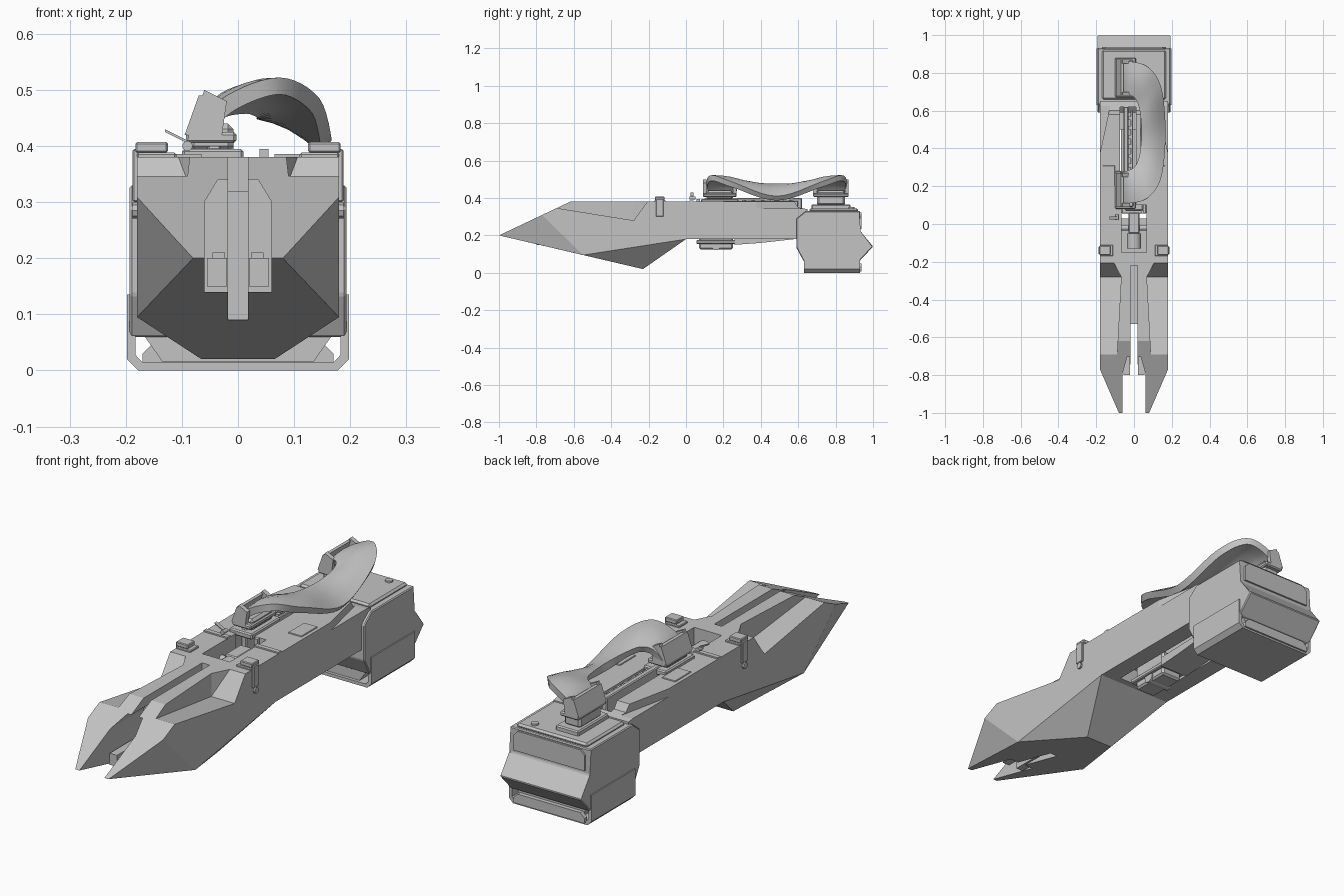
import bpy, bmesh, math
from mathutils import Vector

cube = bpy.data.objects.get("Cube")
if cube:
    bpy.data.objects.remove(cube, do_unlink=True)

grey = bpy.data.materials.new("light_grey")
grey.use_nodes = True
colour = (0.55, 0.55, 0.55, 1)
grey.diffuse_color = colour
grey.node_tree.nodes["Principled BSDF"].inputs["Base Color"].default_value = colour


def finish(name, bm):
    bmesh.ops.recalc_face_normals(bm, faces=bm.faces)
    mesh = bpy.data.meshes.new(name)
    bm.to_mesh(mesh)
    bm.free()
    mesh.materials.append(grey)
    ob = bpy.data.objects.new(name, mesh)
    bpy.context.collection.objects.link(ob)
    return ob


def activate(ob):
    bpy.ops.object.select_all(action='DESELECT')
    ob.select_set(True)
    bpy.context.view_layer.objects.active = ob


def prism(name, axis, pts, lo, hi, bevel=0):
    """Extrude a 2D outline along an axis."""
    place = {'x': lambda p, t: (t, p[0], p[1]),
             'y': lambda p, t: (p[0], t, p[1]),
             'z': lambda p, t: (p[0], p[1], t)}[axis]
    bm = bmesh.new()
    a, b = [[bm.verts.new(place(p, t)) for p in pts] for t in (lo, hi)]
    bm.faces.new(a)
    bm.faces.new(b[::-1])
    for i in range(len(pts)):
        j = (i + 1) % len(pts)
        bm.faces.new((a[i], b[i], b[j], a[j]))
    if bevel:
        bmesh.ops.bevel(bm, geom=bm.edges[:], offset=bevel, segments=1, affect='EDGES')
    return finish(name, bm)


def box(name, x, y, z, bevel=0):
    return prism(name, 'z', [(x[0], y[0]), (x[1], y[0]), (x[1], y[1]), (x[0], y[1])],
                 z[0], z[1], bevel)


def rod(name, start, end, radius, sides=16):
    a, b = Vector(start), Vector(end)
    bm = bmesh.new()
    bmesh.ops.create_cone(bm, cap_ends=True, segments=sides, radius1=radius,
                          radius2=radius, depth=(b - a).length)
    bm.transform((b - a).to_track_quat('Z', 'Y').to_matrix().to_4x4())
    bmesh.ops.translate(bm, vec=(a + b) / 2, verts=bm.verts)
    ob = finish(name, bm)
    activate(ob)
    bpy.ops.object.shade_smooth_by_angle(angle=math.radians(35))
    return ob


def cut(targets, cutters):
    for target in targets:
        activate(target)
        for c in cutters:
            m = target.modifiers.new("cut", 'BOOLEAN')
            m.operation, m.solver, m.object = 'DIFFERENCE', 'EXACT', c
            bpy.ops.object.modifier_apply(modifier=m.name)
    for c in cutters:
        bpy.data.objects.remove(c, do_unlink=True)


# Faceted forked nose
bm = bmesh.new()
for x, y, z in [(.08, -1, .2), (.18, -.77, .309), (.18, -.62, .38), (.18, 0, .38),
                (.18, 0, .18), (.18, -.55, .095), (.065, -.23, .02)]:
    for s in (-1, 1):
        bm.verts.new((s * x, y, z))
bmesh.ops.convex_hull(bm, input=bm.verts)
bmesh.ops.dissolve_limit(bm, angle_limit=.03, verts=bm.verts, edges=bm.edges)
nose = finish("forked_nose", bm)

# Rear body
body = prism("rear_body", 'x', [(0, .18), (0, .38), (.58, .38), (.6, .35), (.65, .34), (.65, .18)],
             -.18, .18)

channel = [(-.06, .14), (.06, .14), (.06, .3), (.036, .34), (-.036, .34), (-.06, .3)]
cutters = [prism("channel_cutter", 'y', channel, -1.1, -.56),
           box("slot_cutter", (-.018, .018), (-1.1, -.53), (-.1, .5)),
           box("groove_cutter", (-.018, .018), (-.6, -.22), (.32, .5)),
           box("bay_cutter", (-.066, .066), (-.15, .04), (.25, .5))]
for s in (-1, 1):
    # Sloping pocket, narrowed in plan by its rear corner
    bm = bmesh.new()
    for y, z, xin in [(-.69, .346, .09), (-.28, .28, .068), (-.2, .39, .11)]:
        for x, h in ((xin, z), (xin, .5), (.2, z), (.2, .5)):
            bm.verts.new((s * x, y, h))
    bmesh.ops.convex_hull(bm, input=bm.verts)
    cutters.append(finish("pocket_cutter", bm))
cut([nose], cutters)

cutters = [box("bay_cutter", (-.066, .066), (-.1, .1), (.25, .5)),
           box("channel_cutter", (-.075, .01), (.08, .62), (.22, .5)),
           box("belly_cutter", (-.1, .1), (.03, .5), (.1, .27))]
for s in (-1, 1):
    cutters.append(prism("ramp_cutter", 'z', [(s * .11, .7), (s * .19, .33), (s * .19, .7)],
                         .345, .5))
cut([body], cutters)

# Core seen inside the fork, and the bay mechanism
for s in (-1, 1):
    x = sorted((s * .02, s * .055))
    box("fork_inner_rail", x, (-.8, -.6), (.15, .2))
    box("fork_stop", sorted((s * .023, s * .045)), (-.585, -.55), (.19, .21))
rod("bay_barrel", (0, -.13, .31), (0, -.05, .31), .038)
rod("bay_axle", (-.066, -.02, .31), (.066, -.02, .31), .015)
box("bay_latch", (-.03, .03), (-.05, .06), (.27, .35), .005)
box("sight_pin", (.038, .054), (.055, .075), (.37, .395))
rod("side_knob", (-.09, .02, .4), (-.09, .05, .4), .009)
prism("knob_lever", 'y', [(-.13, .425), (-.09, .405), (-.09, .41), (-.13, .43)], .025, .04)

# Deck strips and side clips
for s in (-1, 1):
    def side(a, b):
        return sorted((s * a, s * b))
    box("deck_strip", side(.065, .18), (.02, .04), (.375, .386))
    box("clip_base", side(.11, .18), (-.17, -.11), (.37, .388), .003)
    box("clip_top", side(.125, .183), (-.165, -.115), (.388, .407), .003)
    box("clip_side", side(.175, .188), (-.16, -.12), (.3, .395), .003)
    rod("clip_pin", (s * .175, -.14, .285), (s * .188, -.14, .285), .014, 8)
    box("deck_panel", side(.1, .165), (.2, .31), (.375, .384), .002)

# Long rails in the top channel
box("channel_rail", (-.055, -.03), (.1, .62), (.24, .4), .004)
box("channel_rail_thin", (-.018, -.004), (.2, .6), (.25, .385), .003)
for i in range(6):
    y = .3 + i * .05
    box("rail_tooth", (-.032, -.016), (y, y + .02), (.34, .39))

# Underside fittings
prism("belly_keel", 'x', [(.26, .19), (.26, .15), (.4, .16), (.58, .18), (.58, .2)], -.07, .07)
box("belly_box", (-.05, .05), (.07, .25), (.125, .24), .008)
box("belly_flange", (-.065, .065), (.055, .265), (.155, .175), .004)
rod("belly_roller", (-.055, .16, .145), (.055, .16, .145), .024)

# Rear block
prism("rear_block", 'x', [(.59, .135), (.59, .29), (.64, .33), (.93, .33), (.93, .22), (1, .14),
                          (.925, .06), (.63, .06)], -.193, .193, .004)
prism("block_bottom", 'y', [(-.18, .08), (-.135, .016), (.135, .016), (.18, .08), (.18, .1),
                            (-.18, .1)], .64, .92)
for z0, z1, name in ((.235, .322, "rear_upper_panel"), (.008, .05, "rear_lower_panel")):
    prism(name, 'y', [(-.17, z0), (.17, z0), (.17, z1 - .02), (.15, z1), (-.15, z1),
                      (-.17, z1 - .02)], .92, .938)
prism("skid_frame", 'y', [(-.198, .135), (-.198, .02), (-.178, 0), (.178, 0), (.198, .02),
                          (.198, .135), (.183, .135), (.183, .028), (.17, .014), (-.17, .014),
                          (-.183, .028), (-.183, .135)], .63, .93)
box("block_lid", (-.17, .17), (.66, .92), (.325, .345), .008)
rod("lid_button", (.105, .885, .34), (.105, .885, .352), .016)

# Handle supports
for y0, y1, base in ((.08, .28, .37), (.67, .88, .34)):
    box("support_foot", (-.1, .01), (y0, y1), (base, base + .025), .005)
    box("support_post", (-.088, -.008), (y0 + .03, y1 - .03), (base + .02, .44), .01)
    box("support_collar", (-.093, -.003), (y0 + .01, y1 - .01), (.405, .425), .005)
    prism("support_plate", 'y', [(-.095, .42), (-.083, .42), (-.055, .49), (-.07, .49)],
          y0 + .01, y1 - .01)
    for y in (y0 + .01, y1 - .03):
        prism("support_rib", 'y', [(-.09, .41), (-.03, .41), (-.02, .48), (-.06, .5)], y, y + .02)

# Curved handle: a banked band swept through inner and outer edge points
half = [((-.08, .70, .43), (-.085, .85, .43)), ((-.04, .69, .475), (-.02, .86, .49)),
        ((.005, .665, .485), (.075, .83, .522)), ((.03, .6, .48), (.145, .72, .485)),
        ((.04, .485, .477), (.167, .485, .41))]
stations = [tuple(Vector(p) for p in s) for s in half]
stations += [tuple(Vector((p.x, .97 - p.y, p.z)) for p in s) for s in stations[-2::-1]]


def smooth_point(p0, p1, p2, p3, t):
    return .5 * (2 * p1 + (p2 - p0) * t + (2 * p0 - 5 * p1 + 4 * p2 - p3) * t * t
                 + (3 * p1 - p0 - 3 * p2 + p3) * t ** 3)


bm = bmesh.new()
rows = []
steps, last = 6, len(stations) - 1
for k in range(last * steps + 1):
    i = min(k // steps, last - 1)
    t = k / steps - i
    ids = [max(0, min(last, i + d)) for d in (-1, 0, 1, 2)]
    a, b = [smooth_point(*[stations[j][e] for j in ids], t) for e in (0, 1)]
    crown = Vector((0, 0, .012))
    rows.append([bm.verts.new(a.lerp(b, u) + crown * math.sin(math.pi * u))
                 for u in (0, .25, .5, .75, 1)])
for r, q in zip(rows, rows[1:]):
    for c in range(4):
        bm.faces.new((r[c], r[c + 1], q[c + 1], q[c]))
handle = finish("curved_handle", bm)
if sum(p.normal.z for p in handle.data.polygons) < 0:
    handle.data.flip_normals()
activate(handle)
solid = handle.modifiers.new("thickness", 'SOLIDIFY')
solid.thickness, solid.offset = .03, -1
bpy.ops.object.modifier_apply(modifier=solid.name)
bpy.ops.object.shade_smooth_by_angle(angle=math.radians(40))
